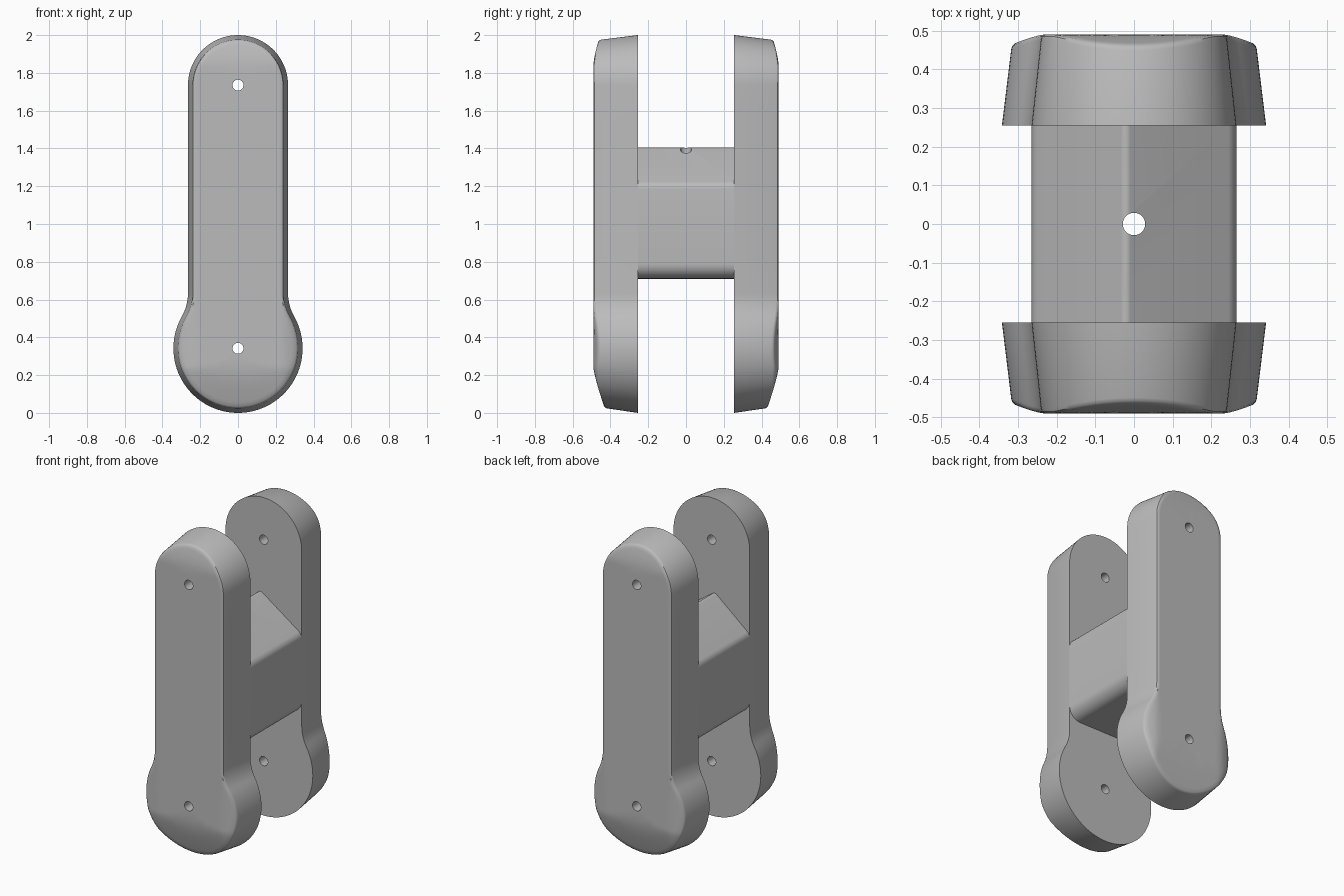
import bpy, bmesh, math
from mathutils import Vector

cube = bpy.data.objects.get("Cube")
if cube:
    bpy.data.objects.remove(cube, do_unlink=True)

grey = bpy.data.materials.new("plain_grey")
grey.use_nodes = True
COLOR = (0.5, 0.5, 0.5, 1)
grey.diffuse_color = COLOR
grey.node_tree.nodes["Principled BSDF"].inputs["Base Color"].default_value = COLOR

LOW, HIGH = 0.342, 1.735       # pivot heights
BULB, SHAFT = 0.342, 0.265     # end radii
INNER, OUTER = 0.255, 0.49     # plate depth range
HOLE = 0.029


def arc(cx, cz, r, a0, a1, n):
    return [Vector((cx + r * math.cos(a0 + (a1 - a0) * i / n),
                    cz + r * math.sin(a0 + (a1 - a0) * i / n))) for i in range(n + 1)]


def finish(bm, name):
    bmesh.ops.remove_doubles(bm, verts=bm.verts, dist=1e-5)
    bmesh.ops.recalc_face_normals(bm, faces=bm.faces)
    mesh = bpy.data.meshes.new(name)
    bm.to_mesh(mesh)
    bm.free()
    mesh.materials.append(grey)
    obj = bpy.data.objects.new(name, mesh)
    bpy.context.collection.objects.link(obj)
    return obj


def drill(obj, location, rotation):
    bpy.ops.mesh.primitive_cylinder_add(vertices=32, radius=HOLE, depth=2,
                                        location=location, rotation=rotation)
    cutter = bpy.context.object
    cutter.hide_render = True
    cutter.data.materials.append(grey)
    mod = obj.modifiers.new("hole", 'BOOLEAN')
    mod.operation, mod.solver, mod.object = 'DIFFERENCE', 'EXACT', cutter
    bpy.context.view_layer.objects.active = obj
    bpy.ops.object.modifier_apply(modifier=mod.name)
    bpy.data.objects.remove(cutter, do_unlink=True)


def smooth(obj):
    bpy.ops.object.select_all(action='DESELECT')
    obj.select_set(True)
    bpy.context.view_layer.objects.active = obj
    bpy.ops.object.shade_smooth_by_angle(angle=math.radians(35))


def plate_outline():
    # right half from bottom to top: bulb, concave neck, straight side, round top
    neck = 0.25
    nx = SHAFT + neck
    nz = LOW + math.sqrt((BULB + neck) ** 2 - nx ** 2)
    join = math.atan2(nz - LOW, nx)
    half = arc(0, LOW, BULB, -math.pi / 2, join, 32)
    half += arc(nx, nz, neck, math.pi + join, math.pi, 10)[1:]
    half += [Vector((SHAFT, nz + (HIGH - nz) * i / 6)) for i in range(1, 6)]
    half += arc(0, HIGH, SHAFT, 0, math.pi / 2, 24)
    return half + [Vector((-p.x, p.y)) for p in reversed(half[1:-1])]


def crown_drop(x, z):
    # outer face falls away at the bulb sides and at both ends
    side = max(0, abs(x) - 0.235) / 0.08
    foot = max(0, 0.24 - z) / 0.21
    head = max(0, z - 1.84) / 0.14
    return 0.025 * side ** 1.3 + 0.058 * foot ** 1.25 + 0.03 * head ** 1.5


def make_plate(name, side):
    bm = bmesh.new()
    outline = plate_outline()

    def pulled(p, inset, scale=1):
        spine = Vector((0, min(max(p.y, LOW), HIGH)))
        d = p - spine
        return spine + d * ((d.length - inset) / d.length * scale)

    def ring(inset, scale, lowered):
        verts = []
        for p in outline:
            q = pulled(p, inset, scale)
            y = OUTER - crown_drop(q.x, q.y) - lowered
            verts.append(bm.verts.new((q.x, side * y, q.y)))
        return verts

    base = [bm.verts.new((p.x, side * INNER, p.y)) for p in outline]
    bm.faces.new(base)
    rings = [base, ring(0.024, 1, 0.012), ring(0.027, 1, 0.004), ring(0.034, 1, 0)]
    rings += [ring(0.034, s, 0) for s in (0.93, 0.85, 0.76, 0.65, 0.5, 0.3, 0)]
    for a, b in zip(rings, rings[1:]):
        for i in range(len(a)):
            j = (i + 1) % len(a)
            bm.faces.new((a[i], a[j], b[j], b[i]))
    obj = finish(bm, name)
    for z in (LOW, HIGH):
        drill(obj, (0, side * 0.5, z), (math.pi / 2, 0, 0))
    smooth(obj)


def rounded(corners, steps=8):
    # polygon with a tangent arc at each corner
    points = []
    for i, (x, z, r) in enumerate(corners):
        c = Vector((x, z))
        u = (Vector(corners[i - 1][:2]) - c).normalized()
        v = (Vector(corners[(i + 1) % len(corners)][:2]) - c).normalized()
        half = u.angle(v) / 2
        centre = c + (u + v).normalized() * (r / math.sin(half))
        a = c + u * (r / math.tan(half)) - centre
        b = c + v * (r / math.tan(half)) - centre
        turn = a.angle(b)
        for k in range(steps + 1):
            t = k / steps
            points.append(centre + (a * math.sin((1 - t) * turn) + b * math.sin(t * turn)) / math.sin(turn))
    return points


def make_crossbar():
    bm = bmesh.new()
    profile = rounded([(-SHAFT, 0.71, 0.08), (SHAFT, 0.71, 0.08), (SHAFT, 1.21, 0.05),
                       (-0.022, 1.41, 0.02), (-SHAFT, 1.21, 0.05)])
    front = [bm.verts.new((p.x, -INNER, p.y)) for p in profile]
    back = [bm.verts.new((p.x, INNER, p.y)) for p in profile]
    bm.faces.new(front)
    bm.faces.new(back)
    for i in range(len(front)):
        j = (i + 1) % len(front)
        bm.faces.new((front[i], front[j], back[j], back[i]))
    obj = finish(bm, "crossbar")
    drill(obj, (0, 0, 1), (0, 0, 0))
    smooth(obj)


make_plate("front_plate", -1)
make_plate("back_plate", 1)
make_crossbar()
